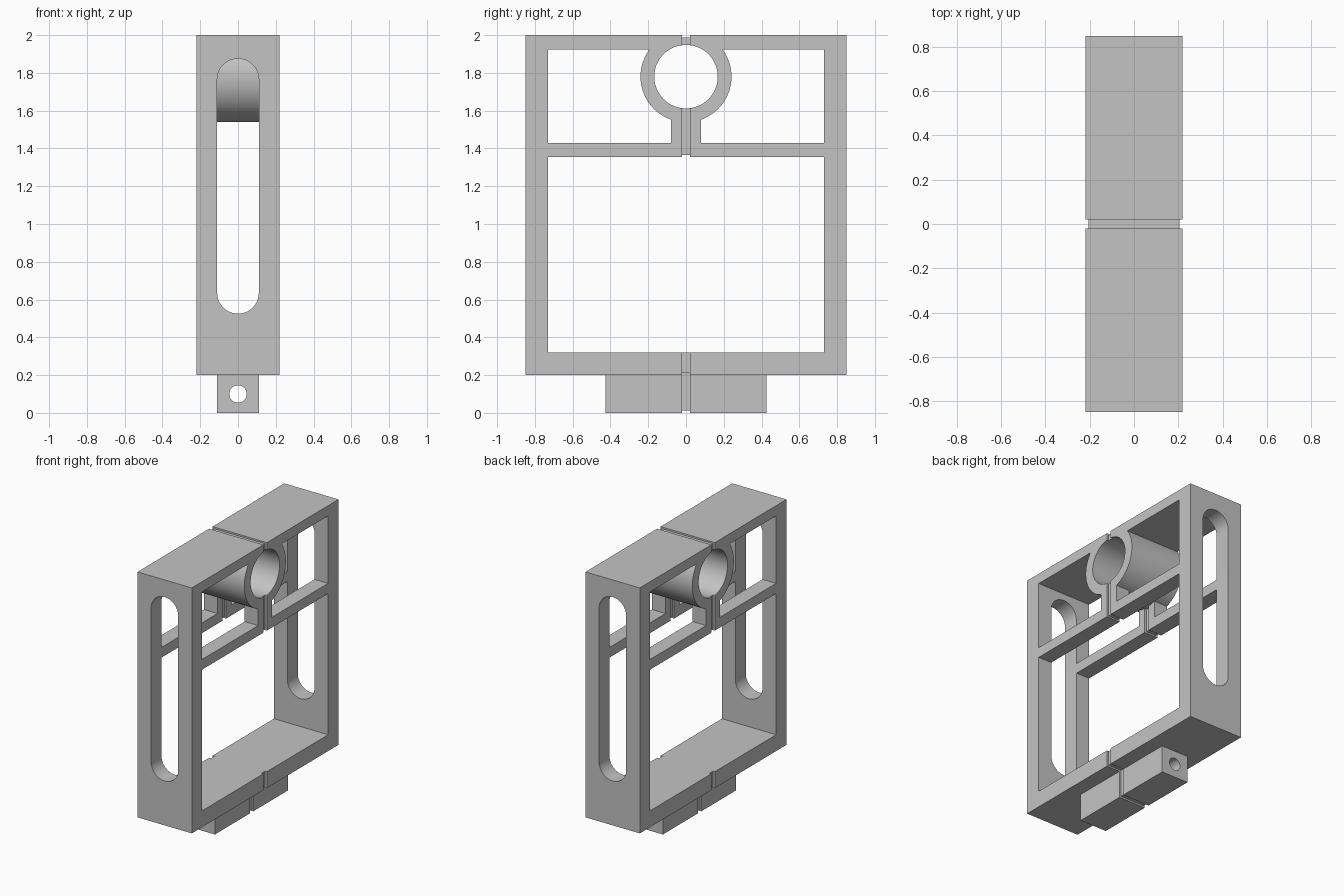
import bpy, bmesh
from math import sin, cos, pi, radians
from mathutils import Vector

cube = bpy.data.objects.get("Cube")
if cube:
    bpy.data.objects.remove(cube, do_unlink=True)

grey = bpy.data.materials.new("plain grey")
grey.use_nodes = True
grey.diffuse_color = (0.55, 0.55, 0.55, 1)
grey.node_tree.nodes["Principled BSDF"].inputs["Base Color"].default_value = grey.diffuse_color


def prism(name, points, axis, lo, hi):
    """Extrude a profile along x (points are y, z) or along y (points are x, z)."""
    bm = bmesh.new()
    place = (lambda a, b: (lo, a, b)) if axis == "x" else (lambda a, b: (a, lo, b))
    face = bm.faces.new([bm.verts.new(place(a, b)) for a, b in points])
    top = bmesh.ops.extrude_face_region(bm, geom=[face])["geom"]
    shift = Vector((hi - lo, 0, 0) if axis == "x" else (0, hi - lo, 0))
    bmesh.ops.translate(bm, vec=shift, verts=[v for v in top if isinstance(v, bmesh.types.BMVert)])
    bmesh.ops.recalc_face_normals(bm, faces=bm.faces[:])
    mesh = bpy.data.meshes.new(name)
    bm.to_mesh(mesh)
    bm.free()
    mesh.materials.append(grey)
    obj = bpy.data.objects.new(name, mesh)
    bpy.context.collection.objects.link(obj)
    return obj


def box(name, x, y, z):
    return prism(name, [(y[0], z[0]), (y[1], z[0]), (y[1], z[1]), (y[0], z[1])], "x", *x)


def arc(u, v, r, start=0, turn=2 * pi, steps=64):
    count = steps if turn == 2 * pi else steps + 1
    return [(u + r * cos(start + turn * i / steps), v + r * sin(start + turn * i / steps))
            for i in range(count)]


def combine(target, tool, operation="DIFFERENCE"):
    mod = target.modifiers.new("join", "BOOLEAN")
    mod.operation, mod.solver, mod.object = operation, "EXACT", tool
    bpy.context.view_layer.objects.active = target
    bpy.ops.object.modifier_apply(modifier=mod.name)
    bpy.data.objects.remove(tool, do_unlink=True)


def cut(target, x, y, z):
    combine(target, box("cutter", x, y, z))


def finish(obj):
    bpy.ops.object.select_all(action="DESELECT")
    obj.select_set(True)
    bpy.context.view_layer.objects.active = obj
    bpy.ops.object.shade_smooth_by_angle(angle=radians(30))


W, GAP = 0.22, 0.02      # half width, half seam width
CENTRE, BORE, RING = 1.78, 0.168, 0.241
seam = (-GAP, GAP)

# Frame with a large lower window and two upper windows
frame = box("clamp_frame", (-W, W), (-0.85, 0.85), (0.2, 2))
cut(frame, (-1, 1), (-0.73, 0.73), (0.32, 1.355))
for s in (-1, 1):
    cut(frame, (-1, 1), sorted((s * 0.08, s * 0.73)), (1.43, 1.925))

# Long rounded slot through the end walls, rails and neck
slot = arc(0, 1.765, 0.11, 0, pi, 24) + arc(0, 0.635, 0.11, pi, pi, 24)
combine(frame, prism("cutter", slot, "y", -1, 1))
cut(frame, (-0.125, 0.125), seam, (1.3, 1.56))

# Clamp ring, flattened where it merges into the top bar
ring = [(y, min(z, 1.97)) for y, z in arc(0, CENTRE, RING)]
combine(frame, prism("ring", ring, "x", -W, W), "UNION")
combine(frame, prism("cutter", arc(0, CENTRE, BORE), "x", -1, 1))

# Shallow seam around the middle of the frame
for s in (-1, 1):
    cut(frame, sorted((s * 0.205, s)), seam, (0.1, 2.1))
cut(frame, (-1, 1), seam, (1.988, 2.1))
cut(frame, (-1, 1), seam, (0.1, 0.212))
cut(frame, (-1, 1), seam, (1.3, 1.366))
finish(frame)

# Mounting block under the frame with a lengthwise hole and matching seam
block = box("mounting_block", (-0.11, 0.11), (-0.425, 0.425), (0, 0.2))
cut(block, (-1, 1), seam, (-0.1, 0.012))
for s in (-1, 1):
    cut(block, sorted((s * 0.098, s)), seam, (-0.1, 0.3))
combine(block, prism("cutter", arc(0, 0.1, 0.046, steps=32), "y", -1, 1))
finish(block)

# Core that carries the block up across the recessed seam
core = box("seam_core", (-0.098, 0.098), seam, (0.2, 0.215))
finish(core)
